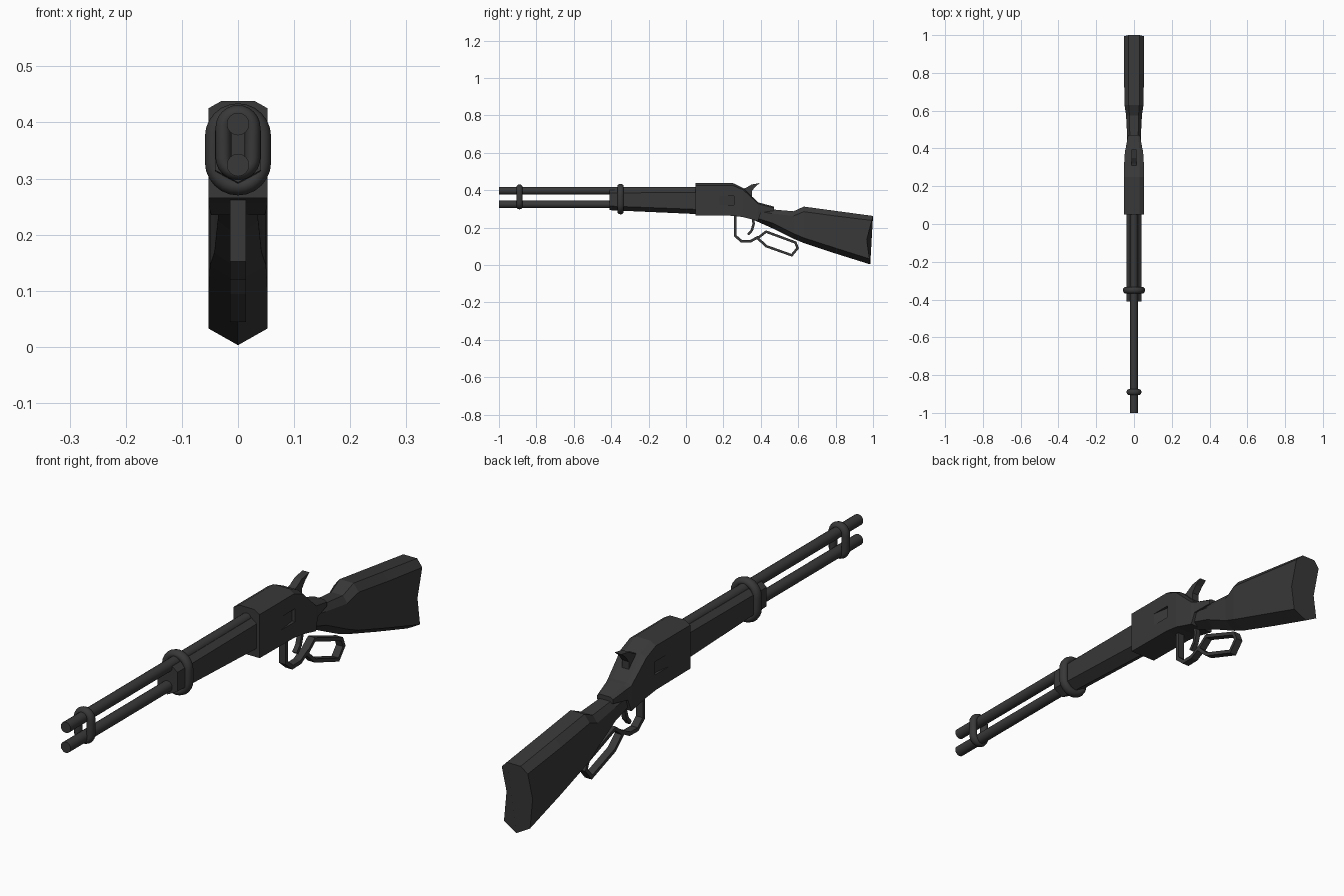
import bpy, bmesh, math

if "Cube" in bpy.data.objects:
    bpy.data.objects.remove(bpy.data.objects["Cube"])

dark = bpy.data.materials.new("dark_metal")
dark.diffuse_color = (0.04, 0.04, 0.04, 1)
dark.use_nodes = True
dark.node_tree.nodes["Principled BSDF"].inputs["Base Color"].default_value = dark.diffuse_color


def skin(name, rings, closed=False, smooth=None):
    """Bridge equal-length vertex rings; cap the ends unless closed."""
    bm = bmesh.new()
    vs = [[bm.verts.new(p) for p in r] for r in rings]
    n = len(vs[0])
    pairs = list(zip(vs, vs[1:])) + ([(vs[-1], vs[0])] if closed else [])
    for a, b in pairs:
        for i in range(n):
            j = (i + 1) % n
            bm.faces.new((a[i], a[j], b[j], b[i]))
    if not closed:
        bm.faces.new(vs[0])
        bm.faces.new(vs[-1][::-1])
    bmesh.ops.recalc_face_normals(bm, faces=bm.faces)
    me = bpy.data.meshes.new(name)
    bm.to_mesh(me)
    bm.free()
    me.materials.append(dark)
    ob = bpy.data.objects.new(name, me)
    bpy.context.collection.objects.link(ob)
    if smooth:
        bpy.ops.object.select_all(action='DESELECT')
        ob.select_set(True)
        bpy.context.view_layer.objects.active = ob
        bpy.ops.object.shade_smooth_by_angle(angle=math.radians(smooth))
    return ob


def section(y, rows):
    """Mirror (x, z) rows, top to bottom, into a ring; y may be one value per row."""
    ys = y if isinstance(y, (list, tuple)) else [y] * len(rows)
    right = [(x, yy, z) for yy, (x, z) in zip(ys, rows)]
    left = [(-x, yy, z) for x, yy, z in reversed(right) if x > 0]
    return right + left


def tube(name, z, r, y0, y1, n=16):
    ang = [2 * math.pi * i / n for i in range(n)]
    skin(name, [[(r * math.cos(a), y, z + r * math.sin(a)) for a in ang]
                for y in (y0, y1)], smooth=40)


def band(name, y, z, reach, radius, r, ry):
    """Rounded oblong ring around both tubes."""
    rings = []
    for k in range(26):
        a = math.pi * (k % 13) / 12 + (math.pi if k > 12 else 0)
        c = reach if k < 13 else -reach
        ring = []
        for i in range(10):
            b = 2 * math.pi * i / 10
            d = radius + r * math.cos(b)
            ring.append((d * math.cos(a), y + ry * math.sin(b), z + c + d * math.sin(a)))
        rings.append(ring)
    skin(name, rings, closed=True, smooth=60)


def strip(name, path, t, hw, closed=False):
    """Flat bar of thickness t bent along a (y, z) path with mitred corners."""
    n, rings = len(path), []
    for i, (y, z) in enumerate(path):
        p = path[i - 1] if closed or i else path[i]
        q = path[(i + 1) % n] if closed or i < n - 1 else path[i]
        dirs = []
        for (a, b) in ((p, (y, z)), ((y, z), q)):
            l = math.dist(a, b)
            if l > 0:
                dirs.append((-(b[1] - a[1]) / l, (b[0] - a[0]) / l))
        ny, nz = sum(d[0] for d in dirs), sum(d[1] for d in dirs)
        l = math.hypot(ny, nz)
        ny, nz = ny / l, nz / l
        k = t / 2 / max(0.5, ny * dirs[0][0] + nz * dirs[0][1])
        rings.append([(sx * hw, y + s * k * ny, z + s * k * nz)
                      for sx, s in ((1, 1), (1, -1), (-1, -1), (-1, 1))])
    return skin(name, rings, closed)


def prism(name, outline, hw):
    return skin(name, [[(x, y, z) for y, z in outline] for x in (-hw, hw)])


# Barrel, magazine tube and the two bands
tube("barrel", 0.397, 0.02, -1, 0.08)
tube("magazine_tube", 0.324, 0.02, -1, 0.08)
band("front_band", -0.89, 0.364, 0.027, 0.026, 0.014, 0.016)
band("rear_band", -0.35, 0.352, 0.023, 0.044, 0.015, 0.018)

# Fore-end with keeled underside
skin("fore_end", [
    section(-0.41, [(0.02, 0.402), (0.041, 0.385), (0.041, 0.315), (0.0, 0.293)]),
    section(0.06, [(0.02, 0.404), (0.041, 0.388), (0.041, 0.297), (0.0, 0.272)]),
])

# Receiver: (y, top half width, side half width, top, shoulder, bottom)
receiver = skin("receiver", [
    section(y, [(ht, zt), (w, zs), (w, zb)]) for y, ht, w, zt, zs, zb in (
        (0.05, 0.03, 0.053, 0.438, 0.425, 0.265),
        (0.25, 0.03, 0.053, 0.438, 0.425, 0.263),
        (0.305, 0.03, 0.053, 0.412, 0.402, 0.256),
        (0.385, 0.03, 0.048, 0.335, 0.328, 0.235),
        (0.40, 0.028, 0.044, 0.331, 0.323, 0.28),
        (0.47, 0.022, 0.032, 0.312, 0.305, 0.29))])

# Ramped loading pocket in both receiver sides
for side, s in (("right", 1), ("left", -1)):
    cutter = skin(side + "_pocket_cutter", [
        [(s * x, y, z) for x, z in ((x0, 0.32), (0.08, 0.32), (0.08, 0.368), (x0, 0.368))]
        for y, x0 in ((0.178, 0.0525), (0.256, 0.040))])
    cutter.hide_render = True
    cutter.hide_set(True)
    mod = receiver.modifiers.new(side + "_pocket", 'BOOLEAN')
    mod.operation = 'DIFFERENCE'
    mod.solver = 'EXACT'
    mod.object = cutter

# Butt stock: (y, top half width, side half width, top, shoulder, side bottom, keel)
rings = []
for y, ht, w, zt, zs, zl, zk in (
        (0.34, 0.022, 0.036, 0.305, 0.295, 0.262, 0.250),
        (0.46, 0.022, 0.036, 0.297, 0.275, 0.225, 0.197),
        (0.575, 0.024, 0.042, 0.287, 0.262, 0.168, 0.140),
        (0.63, 0.028, 0.050, 0.312, 0.285, 0.145, 0.117),
        (0.80, 0.028, 0.053, 0.289, 0.262, 0.090, 0.061),
        ((1.0, 0.994, 0.966, 0.981, 0.985), 0.028, 0.053, 0.262, 0.238, 0.033, 0.003)):
    rings.append(section(y, [(ht, zt), (w, zs), (w, (zs + zl) / 2), (w, zl), (0.0, zk)]))
skin("butt_stock", rings)

# Hammer
prism("hammer", [(0.28, 0.40), (0.32, 0.412), (0.35, 0.43), (0.395, 0.438), (0.372, 0.42),
                 (0.352, 0.395), (0.352, 0.34), (0.30, 0.34)], 0.014)

# Trigger, guard and lever loop
strip("trigger", [(0.355, 0.26), (0.362, 0.22), (0.352, 0.185), (0.332, 0.162)], 0.013, 0.009)
strip("trigger_guard", [(0.264, 0.275), (0.264, 0.155), (0.298, 0.126), (0.345, 0.127),
                        (0.388, 0.15)], 0.014, 0.014)
strip("lever_loop", [(0.383, 0.143), (0.428, 0.178), (0.585, 0.12), (0.597, 0.09),
                     (0.565, 0.052), (0.43, 0.1)], 0.013, 0.014, closed=True)
